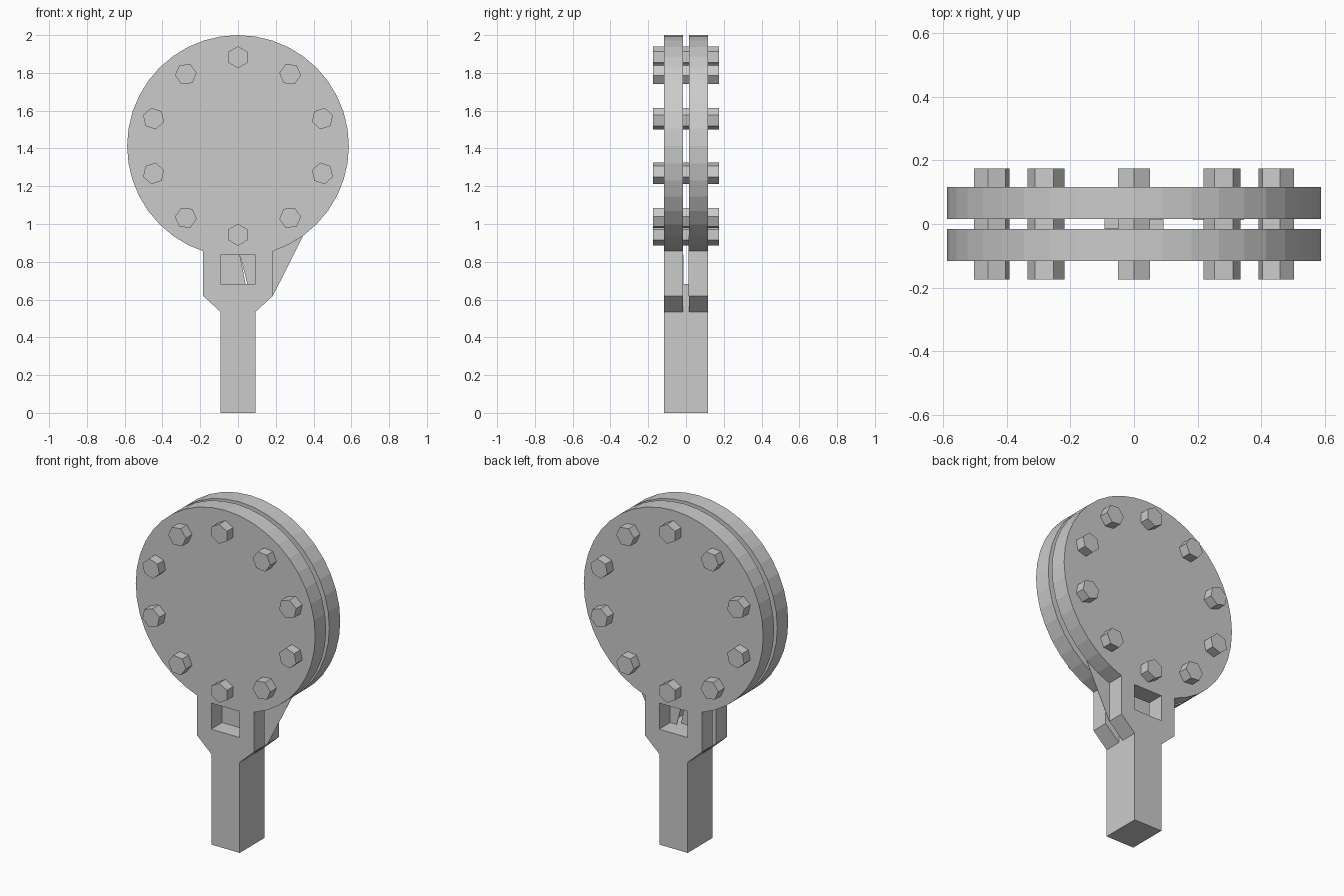
import bpy, bmesh, math

if "Cube" in bpy.data.objects:
    bpy.data.objects.remove(bpy.data.objects["Cube"])

CZ, R = 1.413, 0.587          # disc centre height and radius
Y_IN, Y_OUT = 0.015, 0.117    # inner and outer faces of the plates


def prism(name, pts, y0, y1):
    """Extrude an (x, z) outline from y0 to y1."""
    bm = bmesh.new()
    face = bm.faces.new([bm.verts.new((x, y0, z)) for x, z in pts])
    ext = bmesh.ops.extrude_face_region(bm, geom=[face])
    verts = [v for v in ext["geom"] if isinstance(v, bmesh.types.BMVert)]
    bmesh.ops.translate(bm, verts=verts, vec=(0, y1 - y0, 0))
    bmesh.ops.recalc_face_normals(bm, faces=bm.faces)
    mesh = bpy.data.meshes.new(name)
    bm.to_mesh(mesh)
    bm.free()
    obj = bpy.data.objects.new(name, mesh)
    bpy.context.collection.objects.link(obj)
    return obj


def rect(x0, x1, z0, z1):
    return [(x0, z0), (x1, z0), (x1, z1), (x0, z1)]


# Square window cutter in the neck
cutter = prism("window_cutter", rect(-0.093, 0.093, 0.682, 0.836), -0.3, 0.3)
cutter.hide_render = True
cutter.hide_viewport = True

# Two plates: flared neck and 40-sided disc in one outline
outline = [(-0.185, 0.62), (-0.093, 0.535), (0.093, 0.535), (0.185, 0.62), (0.185, 0.856)]
for k in range(3, 38):
    a = math.radians(9 * k)
    outline.append((R * math.sin(a), CZ - R * math.cos(a)))
outline.append((-0.185, 0.856))
for name, y0, y1 in (("front_plate", -Y_OUT, -Y_IN), ("back_plate", Y_IN, Y_OUT)):
    plate = prism(name, outline, y0, y1)
    mod = plate.modifiers.new("window", 'BOOLEAN')
    mod.operation = 'DIFFERENCE'
    mod.solver = 'EXACT'
    mod.object = cutter

# Handle and the spacer that rises between the plates
prism("handle", rect(-0.093, 0.093, 0, 0.535), -Y_OUT, Y_OUT)
prism("spacer", rect(-0.093, 0.093, 0.535, 0.682), -Y_IN, Y_IN)

# Thin sheets partly closing the window, and the side gusset
prism("front_window_sheet", [(-0.093, 0.682), (0.04, 0.682), (0.01, 0.836), (-0.093, 0.836)],
      -Y_IN, -Y_IN + 0.002)
prism("back_window_sheet", [(0.05, 0.682), (0.093, 0.682), (0.093, 0.836), (0.01, 0.836)],
      Y_IN - 0.002, Y_IN)
prism("gusset", [(0.185, 0.62), (0.345, 0.938), (0.27, 0.892), (0.185, 0.86)],
      Y_IN - 0.002, Y_IN)

# Ring of ten hexagonal bolts passing through both discs
for i in range(10):
    a = math.radians(36 * i)
    cx, cz = 0.47 * math.sin(a), CZ + 0.47 * math.cos(a)
    hexagon = [(cx + 0.058 * math.sin(a + math.radians(60 * j)),
                cz + 0.058 * math.cos(a + math.radians(60 * j))) for j in range(6)]
    prism(f"bolt_{i + 1}", hexagon, -0.175, 0.175)
